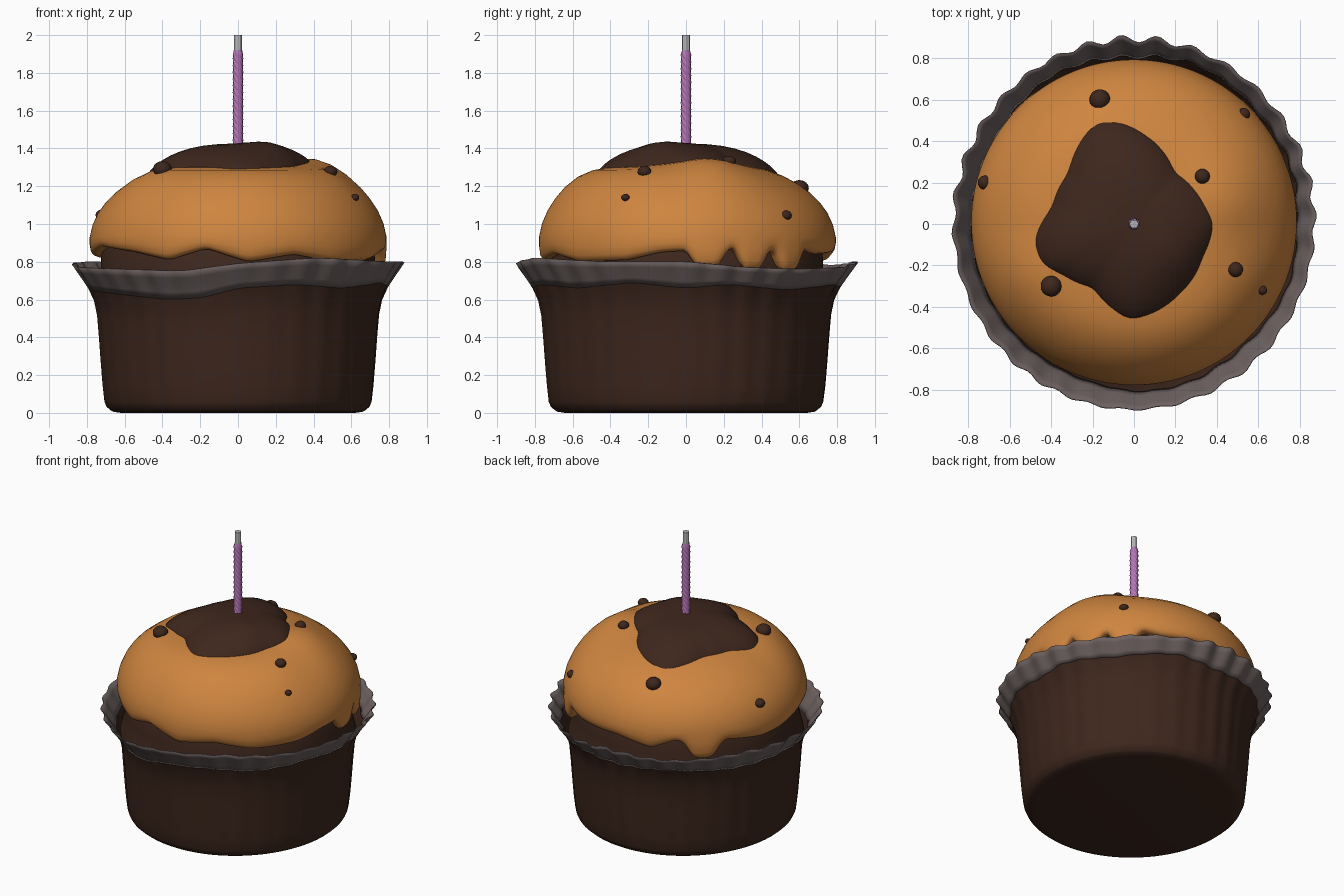
import bpy, math
from math import sin, cos, pi, radians, degrees, atan2, hypot

if "Cube" in bpy.data.objects:
    bpy.data.objects.remove(bpy.data.objects["Cube"])


def material(name, rgb):
    m = bpy.data.materials.new(name)
    m.diffuse_color = (*rgb, 1)
    m.use_nodes = True
    m.node_tree.nodes["Principled BSDF"].inputs["Base Color"].default_value = m.diffuse_color
    return m


CHOC = material("dark chocolate", (0.047, 0.020, 0.012))
PAPER = material("grey brown paper", (0.15, 0.118, 0.115))
CARAMEL = material("caramel frosting", (0.62, 0.235, 0.05))
PURPLE = material("purple wax", (0.47, 0.18, 0.48))
GREY = material("grey wick", (0.46, 0.46, 0.46))


def lerp_table(table, x):
    if x <= table[0][0]:
        return table[0][1]
    for (x0, y0), (x1, y1) in zip(table, table[1:]):
        if x <= x1:
            return y0 + (y1 - y0) * (x - x0) / (x1 - x0)
    return table[-1][1]


def around(table, ang, blur=3.0):
    """Smoothed periodic lookup; table holds (degrees, value)."""
    t = sorted((a % 360, v) for a, v in table)
    t = [(t[-1][0] - 360, t[-1][1])] + t + [(t[0][0] + 360, t[0][1])]
    d = degrees(ang)
    return sum(lerp_table(t, (d + k * blur) % 360) for k in (-1, -0.5, 0, 0.5, 1)) / 5


def loft(name, rings, mat, cap_start=False, cap_end=False, smooth=60):
    n = len(rings[0])
    verts = [p for ring in rings for p in ring]
    faces = []
    for r in range(len(rings) - 1):
        for i in range(n):
            j = (i + 1) % n
            faces.append((r * n + i, r * n + j, (r + 1) * n + j, (r + 1) * n + i))
    if cap_start:
        faces.append(tuple(range(n - 1, -1, -1)))
    if cap_end:
        b = (len(rings) - 1) * n
        faces.append(tuple(range(b, b + n)))
    me = bpy.data.meshes.new(name)
    me.from_pydata(verts, [], faces)
    me.materials.append(mat)
    ob = bpy.data.objects.new(name, me)
    bpy.context.collection.objects.link(ob)
    bpy.ops.object.select_all(action='DESELECT')
    ob.select_set(True)
    bpy.context.view_layer.objects.active = ob
    if smooth:
        bpy.ops.object.shade_smooth_by_angle(angle=radians(smooth))
    return ob


N = 216
ANGLES = [2 * pi * i / N for i in range(N)]

# Wrapper: shared profile, wavy rim top and wavy colour boundary
WRAP = [(0.0, 0.66), (0.014, 0.675), (0.03, 0.695), (0.06, 0.707), (0.15, 0.716), (0.3, 0.728),
        (0.5, 0.742), (0.58, 0.757), (0.64, 0.780), (0.70, 0.818), (0.78, 0.872)]
RIM_TOP = [(-90, .79), (-110, .75), (-135, .76), (-165, .77), (180, .79), (150, .80), (120, .78),
           (90, .80), (70, .77), (40, .76), (20, .77), (0, .80), (-30, .80), (-62, .82)]
RIM_LOW = [(-90, .66), (-104, .61), (-118, .60), (-145, .63), (180, .66), (150, .65), (120, .68),
           (90, .66), (70, .68), (40, .65), (15, .68), (0, .66), (-20, .69), (-45, .66), (-68, .68)]


def wrap_point(a, z):
    shift = max(0, (z - 0.45) / 0.33) * (around(RIM_TOP, a) - 0.78)
    flute = 0.003 + 0.011 * max(0, min(1, (z - 0.6) / 0.18))
    r = lerp_table(WRAP, z - shift)
    wave = sin(32 * a + 0.7 * sin(3 * a)) * (0.75 + 0.25 * sin(5 * a))
    r += flute * wave * (1 + 0.3 * sin(a)) * min(1, z / 0.15)
    return (r * cos(a), 1.028 * r * sin(a), z)


body_t = [0.0, 0.03, 0.07, 0.2, 0.4, 0.6, 0.78, 0.9, 1.0]
loft("wrapper_body", [[wrap_point(a, 0.014 * (1 - t) + t * around(RIM_LOW, a)) for a in ANGLES]
                      for t in body_t], CHOC)
base = [[(0.62 * cos(a), 0.64 * sin(a), 0.0) for a in ANGLES],
        [(0.66 * cos(a), 0.68 * sin(a), 0.006) for a in ANGLES],
        [wrap_point(a, 0.014) for a in ANGLES]]
loft("wrapper_base", base, CHOC, cap_start=True)
rim = loft("wrapper_rim", [[wrap_point(a, around(RIM_LOW, a) * (1 - t) + t * around(RIM_TOP, a))
                            for a in ANGLES] for t in (0, .25, .5, .75, 1)], PAPER)
mod = rim.modifiers.new("paper", 'SOLIDIFY')
mod.thickness = 0.005

# Cake sponge between wrapper and frosting
CAKE = [(0.76, 0.60), (0.74, 0.68), (0.727, 0.74), (0.722, 0.88), (0.68, 0.93)]
loft("cake", [[(r * cos(a), r * sin(a), z) for a in ANGLES] for r, z in CAKE], CHOC, cap_end=True)

# Frosting dome with dripping lower edge
DOME = [(0.0, 1.31), (0.2, 1.312), (0.33, 1.303), (0.42, 1.285), (0.5, 1.257), (0.58, 1.215),
        (0.65, 1.165), (0.70, 1.115), (0.74, 1.06), (0.77, 0.995), (0.785, 0.93)]
EDGE = [(-159, .88), (-136, .85), (-119, .81), (-103, .87), (-86, .80), (-67, .84), (-49, .80),
        (-25, .81), (-11, .85), (0, .86), (3, .77), (13, .77), (16, .87), (20, .87), (22, .76),
        (31, .76), (34, .86), (38, .86), (40, .75), (49, .75), (53, .87), (64, .84), (90, .85),
        (108, .80), (120, .87), (124, .86), (129, .74), (138, .74), (144, .86), (165, .82), (180, .83)]


def dome_z(x, y):
    r = hypot(x, y)
    z = lerp_table(DOME, r)
    z += 0.06 * math.exp(-((x - 0.45) ** 2 + (y - 0.12) ** 2) / 0.06)
    # fuller shoulder towards the front
    front = min(1, max(0, -1.8 * y / max(r, 0.01)))
    front = front * front * (3 - 2 * front)
    return z + 0.036 * front * math.exp(-((r - 0.58) / 0.16) ** 2)


rings = []
for r, z in DOME:
    r = max(r, 0.01)
    rings.append([(r * cos(a), 0.008 + r * sin(a), dome_z(r * cos(a), r * sin(a))) for a in ANGLES])
for t, dr in ((0.4, 0.0), (0.75, -0.006), (0.93, -0.02), (1.0, -0.04), (0.9, -0.09)):
    ring = []
    for a in ANGLES:
        e = around(EDGE, a, 1.8)
        r = 0.785 + dr + 0.15 * max(0, 0.82 - e) * t
        ring.append((r * cos(a), 0.008 + r * sin(a), 0.93 + (e - 0.93) * t))
    rings.append(ring)
rings.reverse()
loft("frosting", rings, CARAMEL, cap_end=True, smooth=80)

# Chocolate icing blob on top
OUTLINE = [(-.18, .50), (-.05, .49), (.10, .40), (.20, .25), (.35, .08), (.385, 0), (.33, -.16),
           (.23, -.33), (.10, -.43), (-.02, -.465), (-.12, -.40), (-.20, -.31), (-.35, -.245),
           (-.45, -.19), (-.485, -.08), (-.40, .08), (-.32, .25), (-.25, .42)]
BLOB = [(degrees(atan2(y, x)), hypot(x, y)) for x, y in OUTLINE]
rings = []
for s in (1.0, 0.985, 0.95, 0.9, 0.83, 0.75, 0.65, 0.52, 0.38, 0.22, 0.03):
    ring = []
    for a in ANGLES[::2]:
        r = around(BLOB, a, 4.0)
        ze = dome_z(r * cos(a), r * sin(a)) - 0.01
        x, y = s * r * cos(a), s * r * sin(a)
        z = ze + (1.425 - ze) * (1 - s ** 2.6) ** 0.75
        z += 0.028 * math.exp(-((x - 0.18) ** 2 + (y + 0.15) ** 2) / 0.02)
        ring.append((x, y, z))
    rings.append(ring)
loft("chocolate_icing", rings, CHOC, cap_end=True, smooth=80)

# Chocolate chips resting on the frosting
CHIPS = [(-.165, .60, .05), (.53, .53, .03), (.33, .23, .036), (-.72, .20, .034),
         (.49, -.22, .036), (.62, -.32, .022), (-.40, -.30, .05)]
for k, (x, y, r) in enumerate(CHIPS):
    bpy.ops.mesh.primitive_uv_sphere_add(segments=20, ring_count=12, radius=r,
                                         location=(x, y, dome_z(x, y) + 0.1 * r))
    chip = bpy.context.object
    chip.name = "chip_%d" % (k + 1)
    chip.scale.z = 0.85
    chip.data.materials.append(CHOC)
    bpy.ops.object.shade_smooth()


# Candle: twisted fluted column, and ridged wick
def lobed(z, radius, depth, lobes, twist):
    n = lobes * 6
    ring = []
    for i in range(n):
        a = 2 * pi * i / n
        r = radius - depth * (0.5 - 0.5 * cos(lobes * a))
        ring.append((r * cos(a + twist), r * sin(a + twist), z))
    return ring


STEPS = 90
column = [lobed(1.30 + 0.60 * i / STEPS, 0.028, 0.004, 6, -radians(1000) * i / STEPS)
          for i in range(STEPS + 1)]
column.append(lobed(1.922, 0.022, 0.003, 6, -radians(1030)))
loft("candle", column, PURPLE, cap_start=True, cap_end=True, smooth=50)
loft("candle_wick", [lobed(z, 0.022, 0.003, 6, 0) for z in (1.915, 2.0)], GREY,
     cap_start=True, cap_end=True, smooth=50)
